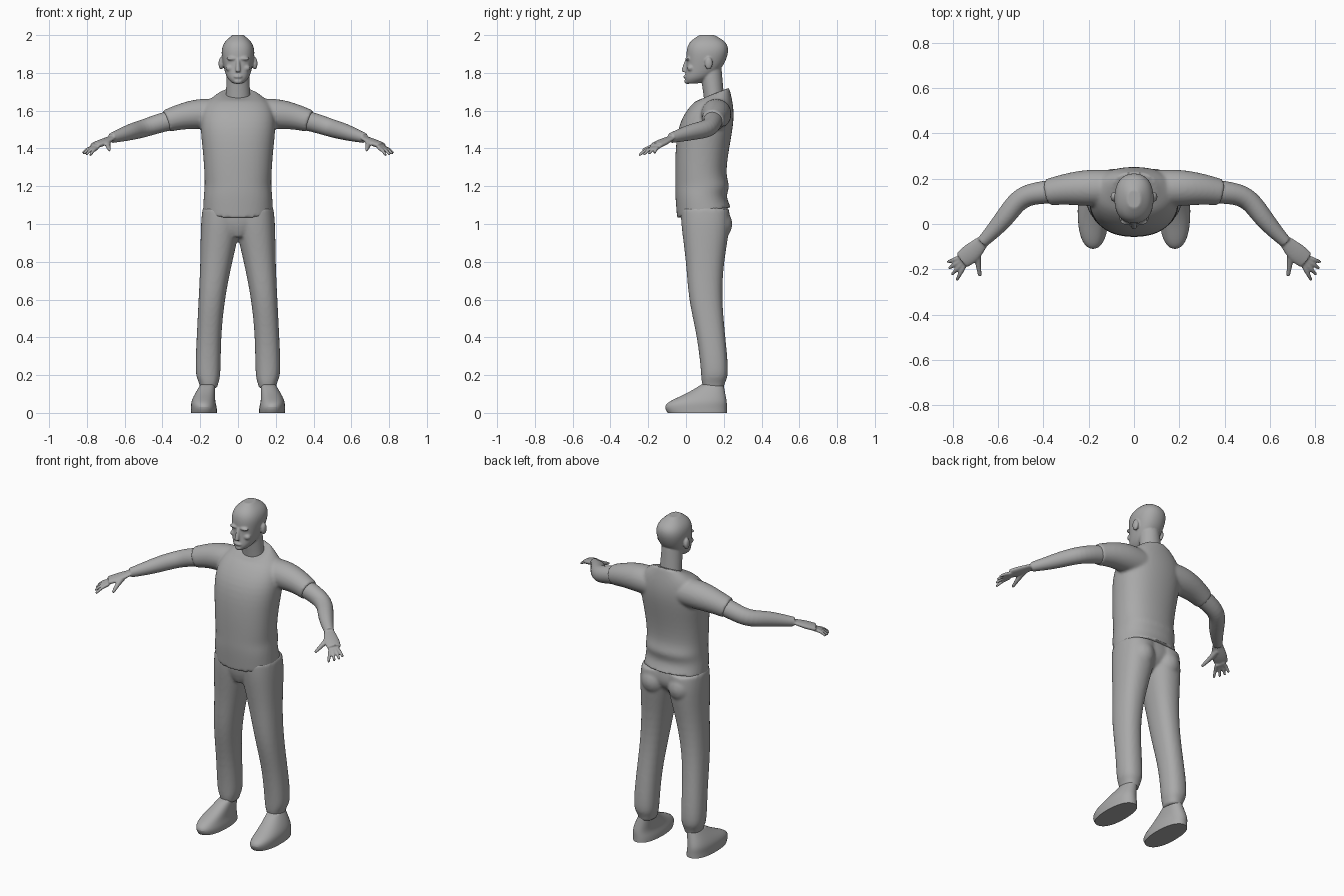
import bpy, bmesh, math
from mathutils import Vector, Matrix

if "Cube" in bpy.data.objects:
    bpy.data.objects.remove(bpy.data.objects["Cube"])

SIDES = 16
grey = bpy.data.materials.new("plain grey")
grey.use_nodes = True
shade = (.4, .4, .4, 1)
grey.diffuse_color = shade
grey.node_tree.nodes["Principled BSDF"].inputs["Base Color"].default_value = shade


def unit_oval(power):
    """Points of a unit superellipse; power two is a plain circle."""
    points = []
    for i in range(SIDES):
        angle = math.tau * i / SIDES
        c, s = math.cos(angle), math.sin(angle)
        points.append((math.copysign(abs(c) ** (2 / power), c),
                       math.copysign(abs(s) ** (2 / power), s)))
    return points


def skin(bm, rings):
    """Bridge neighbouring point rings and cap both ends."""
    loops = [[bm.verts.new(point) for point in ring] for ring in rings]
    for lower, upper in zip(loops, loops[1:]):
        for i in range(SIDES):
            j = (i + 1) % SIDES
            bm.faces.new((lower[i], lower[j], upper[j], upper[i]))
    bm.faces.new(loops[0])
    bm.faces.new(loops[-1])


def stack(bm, levels, power=2.3, bottom_slope=0, top_slope=0):
    """Loft upright levels (z, right, left, front, back) with sloping end levels."""
    rings = []
    for level in levels:
        z, right, left, front, back = level
        slope = {levels[0]: bottom_slope, levels[-1]: top_slope}.get(level, 0)
        middle = Vector(((right + left) / 2, (front + back) / 2, z))
        wide, deep = (left - right) / 2, (back - front) / 2
        rings.append([middle + Vector((u * wide, v * deep, slope * v * deep))
                      for u, v in unit_oval(power)])
    skin(bm, rings)


def centred(levels):
    """Expand (z, half width, front, back) into full levels."""
    return [(z, -half, half, front, back) for z, half, front, back in levels]


def tube(bm, stops, flatness=1):
    """Loft round or flattened rings along stops (position, radius)."""
    points = [Vector(position) for position, radius in stops]
    rings = []
    for i, (position, radius) in enumerate(stops):
        ahead, behind = points[min(i + 1, len(points) - 1)], points[max(i - 1, 0)]
        along = (ahead - behind).normalized()
        side = along.cross(Vector((0, 0, 1))).normalized()
        up = side.cross(along) * flatness
        rings.append([points[i] + (side * u + up * v) * radius for u, v in unit_oval(2)])
    skin(bm, rings)


def ball(bm, centre, radii):
    place = Matrix.Translation(centre) @ Matrix.Diagonal((*radii, 1))
    bmesh.ops.create_uvsphere(bm, u_segments=SIDES, v_segments=SIDES // 2,
                              radius=1, matrix=place)


def finish(bm, name, voxel=None):
    """Round and mirror the pieces, then blend them into one surface."""
    crease = bm.edges.layers.float.new("crease_edge")
    for face in bm.faces:
        if len(face.verts) == SIDES:
            for edge in face.edges:
                edge[crease] = 1
    bmesh.ops.recalc_face_normals(bm, faces=bm.faces)
    mesh = bpy.data.meshes.new(name)
    bm.to_mesh(mesh)
    bm.free()
    mesh.materials.append(grey)
    part = bpy.data.objects.new(name, mesh)
    bpy.context.collection.objects.link(part)
    bpy.context.view_layer.objects.active = part
    part.select_set(True)
    bpy.ops.object.shade_smooth_by_angle(angle=math.radians(50))
    part.select_set(False)
    rounding = part.modifiers.new("rounding", "SUBSURF")
    rounding.levels = rounding.render_levels = 2
    part.modifiers.new("other side", "MIRROR").use_mirror_merge = False
    if voxel:
        blend = part.modifiers.new("blend", "REMESH")
        blend.mode = "VOXEL"
        blend.voxel_size = voxel
        blend.use_smooth_shade = True
        relax = part.modifiers.new("relax", "SMOOTH")
        relax.factor = .5
        relax.iterations = 4


# Shirt: torso with a fold at the waist, and a short sleeve
bm = bmesh.new()
stack(bm, centred([
    (1.06, .19, -.05, .24), (1.15, .185, -.06, .21), (1.2, .18, -.06, .24),
    (1.25, .18, -.06, .21), (1.4, .19, -.06, .23), (1.55, .21, -.04, .26),
    (1.65, .18, .04, .25), (1.69, .1, .07, .23)]), bottom_slope=.2, top_slope=.4)
tube(bm, [((.08, .16, 1.58), .08), ((.2, .16, 1.585), .085),
          ((.3, .155, 1.57), .07), ((.38, .14, 1.545), .06)])
finish(bm, "shirt", voxel=.009)

# Trousers: bunched cuff, leg, seat and hips
bm = bmesh.new()
stack(bm, [
    (.13, .11, .2, .09, .2), (.17, .1, .21, .08, .21), (.2, .09, .23, .08, .23),
    (.4, .09, .22, .06, .21), (.6, .07, .21, .01, .19), (.8, .03, .2, 0, .2),
    (1, -.02, .2, -.03, .24), (1.08, -.02, .19, -.03, .23)])
ball(bm, (.09, .14, 1), (.09, .11, .1))
stack(bm, centred([(.93, .03, 0, .15), (1, .19, -.03, .24), (1.1, .18, -.03, .22)]))
finish(bm, "trousers", voxel=.009)

# Shoes with a flat sole and a low toe
bm = bmesh.new()
stack(bm, [
    (0, .11, .25, -.1, .22), (.03, .11, .25, -.12, .22), (.06, .12, .25, -.1, .22),
    (.1, .12, .23, 0, .21), (.15, .12, .2, .08, .2)])
finish(bm, "shoes")

# Bare arms, bent at the elbow
bm = bmesh.new()
wrist = (.67, -.08, 1.455)
tube(bm, [((.3, .15, 1.56), .053), ((.4, .14, 1.54), .053), ((.5, .125, 1.505), .048),
          ((.56, .04, 1.49), .046), ((.62, -.03, 1.47), .036), (wrist, .027)])

# Hand: flat palm, fanned fingers and a thumb
palm = Vector((.72, -.13, 1.43))
tube(bm, [(wrist, .03), (palm, .048), ((.76, -.16, 1.415), .04)], flatness=.4)
for i in range(4):
    angle = -math.radians(20 + 14 * i)
    reach = Vector((math.cos(angle), math.sin(angle), -.5)) * (.11 + .008 * i)
    bend = Vector((0, 0, .01))
    tube(bm, [(palm + reach * .4, .011), (palm + reach * .75 + bend, .01),
              (palm + reach, .007)])
tube(bm, [((.69, -.11, 1.44), .017), ((.69, -.17, 1.415), .014), ((.68, -.23, 1.39), .008)])
finish(bm, "arms", voxel=.005)

# Neck and skull
bm = bmesh.new()
stack(bm, centred([(1.6, .07, .1, .21), (1.7, .065, .09, .2), (1.82, .06, .07, .19)]), power=2)
stack(bm, centred([
    (1.745, .03, 0, .07), (1.77, .06, -.01, .13), (1.82, .075, 0, .19),
    (1.88, .088, 0, .22), (1.93, .09, 0, .23), (1.97, .07, .02, .21), (2, .03, .07, .15)]))

# Face: nose, lips, chin, brows, cheeks and ears
tube(bm, [((0, .005, 1.87), .009), ((0, -.005, 1.84), .011), ((0, -.012, 1.805), .014)])
ball(bm, (0, -.005, 1.78), (.024, .01, .008))
ball(bm, (0, .008, 1.755), (.025, .018, .015))
ball(bm, (.033, .01, 1.875), (.03, .015, .009))
ball(bm, (.042, .025, 1.825), (.025, .02, .018))
ball(bm, (.09, .12, 1.85), (.014, .022, .034))
finish(bm, "head", voxel=.005)
